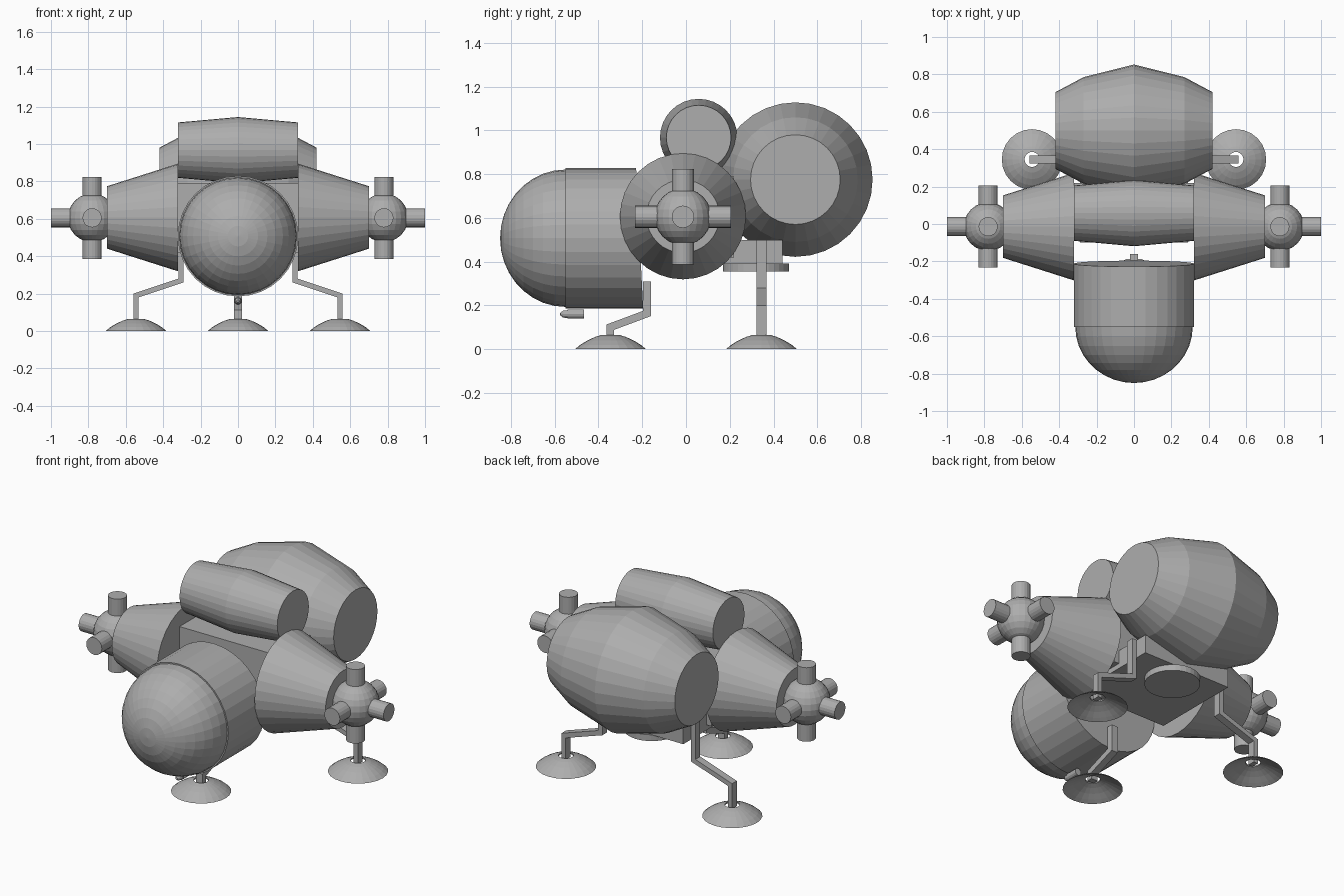
import bpy, bmesh, math
from mathutils import Vector, Matrix

if "Cube" in bpy.data.objects:
    bpy.data.objects.remove(bpy.data.objects["Cube"])

grey = bpy.data.materials.new("hull_grey")
grey.diffuse_color = (0.42, 0.42, 0.42, 1)
grey.use_nodes = True
grey.node_tree.nodes["Principled BSDF"].inputs["Base Color"].default_value = grey.diffuse_color


def finish(name, bm, flip_check=True):
    if flip_check:
        bmesh.ops.recalc_face_normals(bm, faces=bm.faces)
    me = bpy.data.meshes.new(name)
    bm.to_mesh(me)
    bm.free()
    me.materials.append(grey)
    ob = bpy.data.objects.new(name, me)
    bpy.context.collection.objects.link(ob)
    return ob


def lathe(name, profile, direction, loc, seg=32, caps=True):
    """Spin (distance, radius) pairs round an axis through loc."""
    rot = Vector((0, 0, 1)).rotation_difference(Vector(direction)).to_matrix()
    bm = bmesh.new()
    rings = []
    for t, r in profile:
        n = 1 if r == 0 else seg
        rings.append([bm.verts.new(rot @ Vector((r * math.cos(2 * math.pi * i / seg),
                                                 r * math.sin(2 * math.pi * i / seg), t)) + Vector(loc))
                      for i in range(n)])
    for a, b in zip(rings, rings[1:]):
        for i in range(seg):
            j = (i + 1) % seg
            quad = [a[i % len(a)], a[j % len(a)], b[j % len(b)], b[i % len(b)]]
            bm.faces.new(list(dict.fromkeys(quad)))
    if caps:
        for ring in (rings[0], rings[-1]):
            if len(ring) > 1:
                bm.faces.new(ring)
    return finish(name, bm)


def box(name, lo, hi):
    bm = bmesh.new()
    bmesh.ops.create_cube(bm, size=1)
    for v in bm.verts:
        v.co = [lo[k] if v.co[k] < 0 else hi[k] for k in range(3)]
    return finish(name, bm)


def strut(name, pts, side, w, t):
    """Flat bar swept along a bent path; side is its constant width axis."""
    bm = bmesh.new()
    pts, side = [Vector(p) for p in pts], Vector(side)
    rings = []
    for i, p in enumerate(pts):
        d1 = (pts[i] - pts[i - 1]).normalized() if i else (pts[1] - pts[0]).normalized()
        d2 = (pts[i + 1] - p).normalized() if i < len(pts) - 1 else d1
        n1, n2 = side.cross(d1), side.cross(d2)
        m = (n1 + n2).normalized()
        m *= t / 2 / m.dot(n1)
        s = side * w / 2
        rings.append([bm.verts.new(p + o) for o in (m + s, m - s, -m - s, -m + s)])
    for a, b in zip(rings, rings[1:]):
        for i in range(4):
            j = (i + 1) % 4
            bm.faces.new((a[i], a[j], b[j], b[i]))
    bm.faces.new(rings[0])
    bm.faces.new(rings[-1])
    return finish(name, bm)


# Crew cabin: cylinder with a slightly raked rear face and a round nose
cabin = lathe("cabin_drum", [(0, 0.322), (0.34, 0.322)], (0, 1, 0), (0, -0.55, 0.507))
for v in cabin.data.vertices:
    if v.co.y > -0.4:
        v.co.y = -0.212 - 0.05 * (v.co.z - 0.507)
arc = [math.radians(a) for a in range(0, 91, 10)]
lathe("cabin_nose", [(0.3 * math.sin(a), 0 if a > 1.57 else 0.314 * math.cos(a)) for a in arc],
      (0, -1, 0), (0, -0.55, 0.507))

# Small lamp under the cabin
lathe("belly_lamp", [(0, 0.021), (0.075, 0.021)], (0, -1, 0), (0, -0.466, 0.16), 12)
lathe("belly_lamp_tip", [(0, 0.018), (0.02, 0.016), (0.033, 0.007), (0.035, 0)],
      (0, -1, 0), (0, -0.541, 0.16), 12)

# Rear tank and upper tank, both barrel shaped across the craft
lathe("rear_tank", [(-0.42, 0.205), (-0.27, 0.285), (0, 0.353), (0.27, 0.285), (0.42, 0.205)],
      (1, 0, 0), (0, 0.5, 0.775))
lathe("upper_tank", [(-0.32, 0.148), (0, 0.177), (0.32, 0.148)], (1, 0, 0), (0, 0.058, 0.967))

# Central frame under the tanks
box("frame_core", (-0.32, -0.09, 0.42), (0.32, 0.22, 0.79))
box("frame_floor", (-0.29, -0.1, 0.39), (0.29, 0.44, 0.5))

# Main engine disc
lathe("engine_neck", [(0, 0.1), (0.09, 0.1)], (0, 0, 1), (0, 0.32, 0.385))
lathe("engine_disc", [(0, 0.15), (0.037, 0.15)], (0, 0, 1), (0, 0.32, 0.355))

# Side pods with thruster balls
for s, side in ((-1, "left"), (1, "right")):
    lathe(side + "_pod", [(0.32, 0.288), (0.70, 0.167)], (s, 0, 0), (0, -0.014, 0.607))
    hub = Vector((s * 0.78, -0.014, 0.605))
    ball = [math.radians(a) for a in range(-90, 91, 15)]
    lathe(side + "_thruster_ball",
          [(0.13 * math.sin(a), 0 if abs(a) > 1.57 else 0.13 * math.cos(a)) for a in ball],
          (0, 0, 1), hub, 24)
    for label, d in (("top", (0, 0, 1)), ("bottom", (0, 0, -1)), ("front", (0, -1, 0)),
                     ("back", (0, 1, 0)), ("outer", (s, 0, 0))):
        lathe(f"{side}_thruster_{label}", [(0.08, 0.051), (0.219, 0.051)], d, hub, 20)

    # Side legs
    strut(side + "_leg", [(s * 0.545, 0.345, 0.05), (s * 0.545, 0.345, 0.19),
                          (s * 0.305, 0.345, 0.27), (s * 0.305, 0.345, 0.5)], (0, 1, 0), 0.045, 0.028)

# Front leg
strut("front_leg", [(0, -0.347, 0.05), (0, -0.347, 0.1), (0, -0.178, 0.163), (0, -0.178, 0.31)],
      (1, 0, 0), 0.042, 0.035)

# Hollow dish feet
for label, x, y in (("front", 0, -0.345), ("left", -0.545, 0.345), ("right", 0.545, 0.345)):
    lathe(label + "_foot", [(0, 0.162), (0.02, 0.138), (0.04, 0.105), (0.056, 0.07), (0.065, 0.04),
                            (0.057, 0.04), (0.046, 0.07), (0.03, 0.105), (0.012, 0.138), (0, 0.162)],
          (0, 0, 1), (x, y, 0), 24, caps=False)
